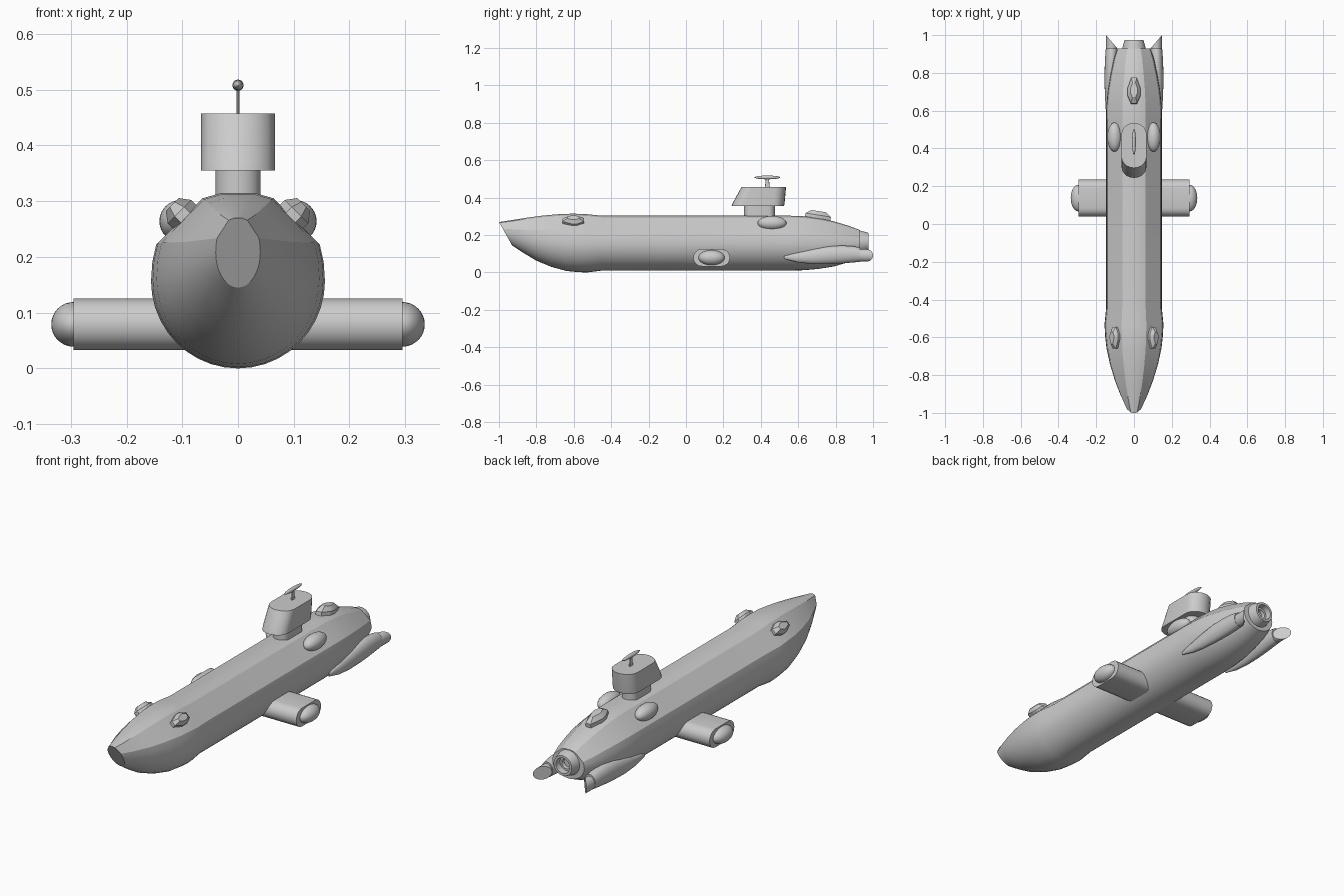
import bpy, bmesh
from math import sin, cos, pi, radians
from mathutils import Matrix, Vector

if "Cube" in bpy.data.objects:
    bpy.data.objects.remove(bpy.data.objects["Cube"])


def loft(name, rings, angle=30, matrix=None):
    """Skin a list of equal-length point rings and cap both ends."""
    bm = bmesh.new()
    vs = [[bm.verts.new(p) for p in r] for r in rings]
    n = len(vs[0])
    for a, b in zip(vs, vs[1:]):
        for i in range(n):
            j = (i + 1) % n
            bm.faces.new((a[i], a[j], b[j], b[i]))
    bm.faces.new(vs[0])
    bm.faces.new(vs[-1])
    bmesh.ops.recalc_face_normals(bm, faces=bm.faces)
    return finish(name, bm, angle, matrix)


def finish(name, bm, angle=30, matrix=None):
    if matrix:
        bm.transform(matrix)
        bmesh.ops.recalc_face_normals(bm, faces=bm.faces)
    me = bpy.data.meshes.new(name)
    bm.to_mesh(me)
    bm.free()
    ob = bpy.data.objects.new(name, me)
    bpy.context.collection.objects.link(ob)
    bpy.ops.object.select_all(action='DESELECT')
    ob.select_set(True)
    bpy.context.view_layer.objects.active = ob
    bpy.ops.object.shade_smooth_by_angle(angle=radians(angle))
    return ob


def ellipsoid(name, loc, radii):
    bm = bmesh.new()
    bmesh.ops.create_uvsphere(bm, u_segments=32, v_segments=16, radius=1)
    finish(name, bm, 40, Matrix.Translation(loc) @ Matrix.Diagonal((*radii, 1)))


def ring(y, cx, cz, rx, rz, n=32, slant=0):
    """Ellipse across the y axis; slant shears y along x."""
    return [(cx + rx * cos(2 * pi * i / n),
             y + slant * cos(2 * pi * i / n),
             cz + rz * sin(2 * pi * i / n)) for i in range(n)]


def stadium(half_len, half_wid, depth, n=10):
    """Slot outline (u, v): ends are half ellipses of the given depth along u."""
    pts = []
    for s in (1, -1):
        for i in range(n + 1):
            a = -pi / 2 + pi * i / n
            pts.append((s * (half_len - depth + depth * cos(a)), s * half_wid * sin(a)))
    return pts


# Hull: faceted back, round belly
half = [(0.2, 0.99), (0.42, 0.93), (0.94, 0.42), (0.985, 0.22)]
half += [(cos(pi / 2 * i / 10), -sin(pi / 2 * i / 10)) for i in range(10)]
section = half + [(0, -1)] + [(-x, z) for x, z in reversed(half)]
# y at top, y at bottom, z top, z bottom, half width, roundness
stations = [
    (-1.0, -0.93, 0.270, 0.145, 0.040, 0),
    (-0.93, -0.87, 0.281, 0.105, 0.072, 0),
    (-0.85, -0.80, 0.294, 0.063, 0.102, 0),
    (-0.76, -0.72, 0.306, 0.030, 0.128, 0),
    (-0.67, -0.64, 0.314, 0.008, 0.146, 0),
    (-0.60, -0.58, 0.316, 0.002, 0.153, 0),
    (-0.53, -0.53, 0.313, 0.000, 0.156, 0),
    (-0.45, -0.45, 0.305, 0.010, 0.148, 0),
    (0.55, 0.55, 0.305, 0.010, 0.148, 0),
    (0.63, 0.63, 0.302, 0.012, 0.146, 0.1),
    (0.71, 0.71, 0.292, 0.019, 0.138, 0.3),
    (0.79, 0.79, 0.275, 0.032, 0.124, 0.55),
    (0.87, 0.87, 0.251, 0.055, 0.107, 0.8),
    (0.93, 0.93, 0.228, 0.082, 0.088, 1)]
rings = []
for yt, yb, zt, zb, w, rnd in stations:
    r = []
    for x, z in section:
        c = Vector((x, z)).lerp(Vector((x, z)).normalized(), rnd)
        r.append((c.x * w, yb + (yt - yb) * (c.y + 1) / 2,
                  (zt + zb) / 2 + c.y * (zt - zb) / 2))
    rings.append(r)
loft("hull", rings, 22)

# Stern nozzle, hollow with an inner step
loft("stern_nozzle", [ring(y, 0, 0.162, r, r) for y, r in
     ((0.90, 0.064), (0.93, 0.062), (0.975, 0.050), (0.975, 0.038),
      (0.945, 0.036), (0.945, 0.026), (0.92, 0.022))])

# Cross wing with rounded edges, and end domes
loft("side_wing", [[(x, 0.137 + u, 0.079 + v) for u, v in stadium(0.098, 0.046, 0.046)]
                   for x in (-0.295, 0.295)])
for s, side in ((1, "right"), (-1, "left")):
    ellipsoid("wing_dome_" + side, (s * 0.295, 0.137, 0.079), (0.040, 0.070, 0.040))

# Tower: narrow pedestal and raked cabin
loft("tower_pedestal", [[(v, 0.393 + u, z) for u, v in stadium(0.083, 0.040, 0.035)]
                        for z in (0.28, 0.356)])
loft("tower_cabin", [[(v, cy + u, z) for u, v in stadium(h, 0.066, 0.058)]
                     for z, cy, h in ((0.355, 0.384, 0.140), (0.37, 0.388, 0.139),
                                      (0.457, 0.416, 0.119))])

# Mast and antenna
loft("mast", [[(v, 0.435 + u, z) for u, v in stadium(h, 0.003, 0.003, 4)]
              for z, h in ((0.45, 0.014), (0.51, 0.007))])
ellipsoid("antenna_disc", (0, 0.435, 0.508), (0.010, 0.069, 0.010))


# Faceted blisters: a six-sided base narrowing to a smaller flat top
def blister(name, length, width, height, matrix):
    base = [(0.45, -1), (1, -0.35), (1, 0.15), (0.4, 1),
            (-0.4, 1), (-1, 0.15), (-1, -0.35), (-0.45, -1)]
    loft(name, [[(x * width * f, y * length * g, z) for x, y in base]
                for z, f, g in ((-0.03, 1, 1), (height * 0.35, 1, 0.98), (height, 0.55, 0.55))],
         20, matrix)


blister("rear_blister", 0.070, 0.035, 0.032,
        Matrix.Translation((0, 0.705, 0.296)) @ Matrix.Rotation(radians(-9), 4, 'X'))

for s, side in ((1, "right"), (-1, "left")):
    # Bow eye blisters leaning outward
    blister("bow_blister_" + side, 0.058, 0.030, 0.028,
            Matrix.Translation((s * 0.098, -0.603, 0.274)) @ Matrix.Rotation(s * radians(45), 4, 'Y')
            @ Matrix.Rotation(pi, 4, 'Z'))
    # Domes beside the tower
    ellipsoid("tower_dome_" + side, (s * 0.103, 0.46, 0.264), (0.038, 0.077, 0.038))
    # Stern pods: pointed fairing with a slanted tail tube
    fair = [(0.525, 0.136, 0.080, 0.004, 0.008), (0.60, 0.133, 0.080, 0.016, 0.027),
            (0.68, 0.130, 0.085, 0.024, 0.040), (0.76, 0.126, 0.092, 0.030, 0.047),
            (0.83, 0.122, 0.096, 0.033, 0.048), (0.89, 0.119, 0.097, 0.033, 0.044),
            (0.93, 0.118, 0.095, 0.031, 0.038)]
    loft("stern_pod_" + side, [ring(y, s * cx, cz, s * rx, rz) for y, cx, cz, rx, rz in fair], 35)
    loft("pod_tube_" + side, [ring(0.86, s * 0.119, 0.092, s * 0.027, 0.032),
                              ring(0.966, s * 0.119, 0.091, s * 0.029, 0.033, slant=0.034)])
